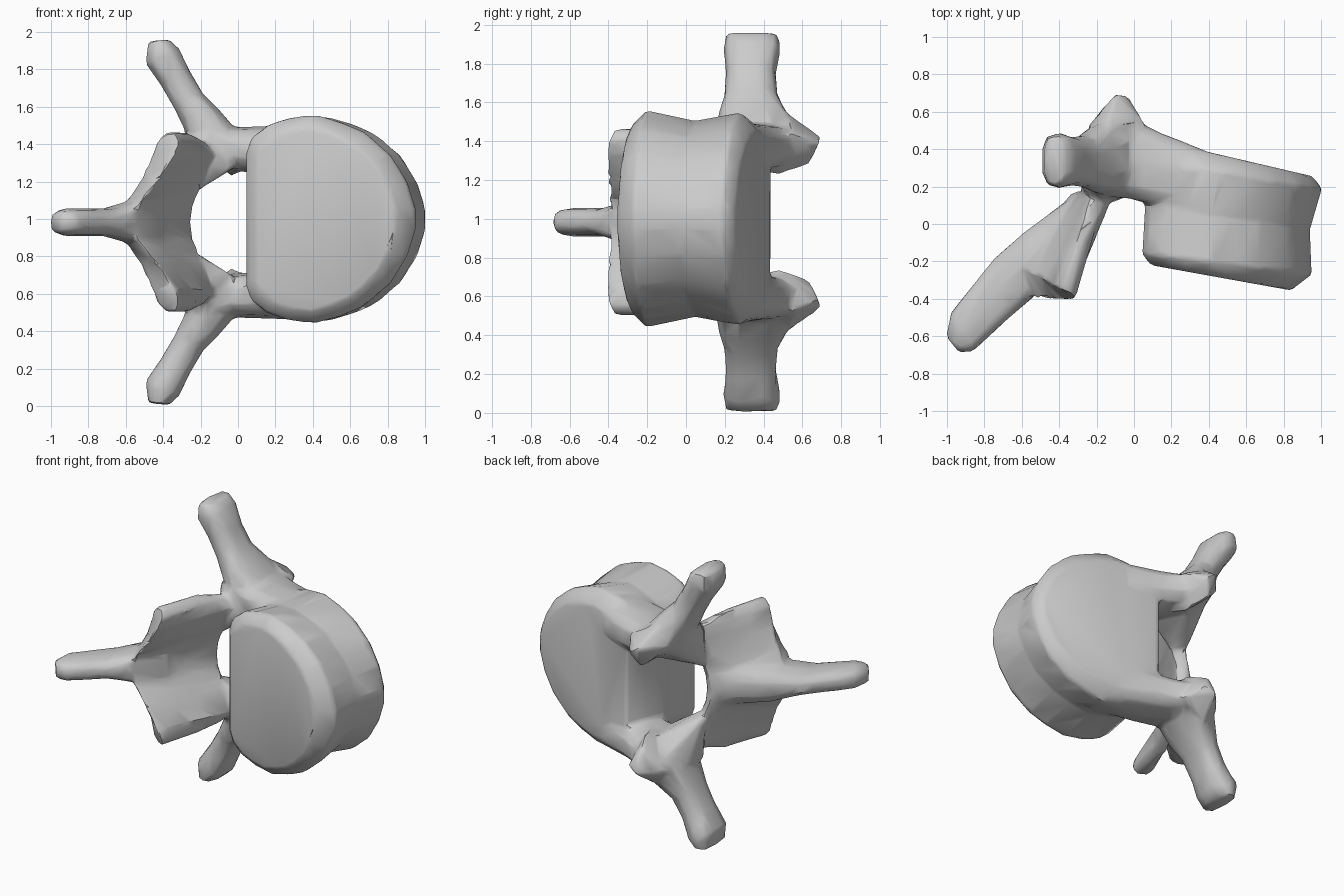
import bpy, bmesh, math
from mathutils import Vector

cube = bpy.data.objects.get("Cube")
if cube:
    bpy.data.objects.remove(cube, do_unlink=True)

MID = 0.983  # height of the arch's mirror plane
bm = bmesh.new()


def loft(rings):
    """Closed solid through a list of equal-length rings."""
    rows = [[bm.verts.new(p) for p in ring] for ring in rings]
    n = len(rows[0])
    faces = [bm.faces.new(rows[0]), bm.faces.new(rows[-1])]
    for a, b in zip(rows, rows[1:]):
        for i in range(n):
            j = (i + 1) % n
            faces.append(bm.faces.new((a[i], a[j], b[j], b[i])))
    bmesh.ops.recalc_face_normals(bm, faces=faces)


def hull(points):
    verts = [bm.verts.new(p) for p in points]
    bmesh.ops.convex_hull(bm, input=verts)


def oval(centre, u, v, n=10, power=0.75):
    """Rounded-box ring spanned by the half axes u and v."""
    ring = []
    for i in range(n):
        t = math.tau * (i + 0.5) / n
        c, s = math.cos(t), math.sin(t)
        c = math.copysign(abs(c) ** power, c)
        s = math.copysign(abs(s) ** power, s)
        ring.append(Vector(centre) + Vector(u) * c + Vector(v) * s)
    return ring


# Body: D-shaped drum with bevelled rims and a slight waist
half = [(0, .65), (.03, .78), (.12, .9), (.25, .97), (.4, 1), (.56, .93),
        (.7, .83), (.85, .62), (.95, .36), (1, .1)]
outline = half + [(u, -h) for u, h in reversed(half)]
body = [  # x min, x max, half height, y at left, y at right
    (.09, .84, .49, -.22, -.355),
    (.045, .95, .56, -.16, -.27),
    (.06, .94, .505, .10, -.03),
    (.11, 1.005, .55, .34, .19),
    (.16, .955, .46, .44, .255),
]
loft([[(x0 + u * (x1 - x0), y0 + u * (y1 - y0), 1 + h * hh) for u, h in outline]
      for x0, x1, hh, y0, y1 in body])

# Spinous process: long thin blade, given as back edge, front edge, half thickness
blade = [((-1.005, -.60), (-.935, -.69), .055), ((-.98, -.47), (-.86, -.685), .075),
         ((-.75, -.18), (-.68, -.52), .075), ((-.59, -.04), (-.54, -.40), .12),
         ((-.29, .18), (-.42, -.2), .14)]
rings = []
for a, b, t in blade:
    a, b = Vector((*a, MID)), Vector((*b, MID))
    rings.append(oval((a + b) / 2, (a - b) / 2, (0, 0, t)))
loft(rings)

# Paired arch parts, heights measured from the mirror plane
for s in (1, -1):
    def at(x, y, h):
        return Vector((x, y, MID + s * h))

    # Lamina and inferior articular process
    lamina = [
        (0, (-.25, .13), (-.33, .17), (-.66, -.20), (-.575, -.38)),
        (.10, (-.235, .13), (-.30, .18), (-.61, -.23), (-.53, -.40)),
        (.21, (-.19, .13), (-.27, .19), (-.53, -.27), (-.44, -.41)),
        (.36, (-.12, .13), (-.21, .24), (-.46, -.31), (-.34, -.415)),
        (.43, (-.17, .08), (-.23, .15), (-.435, -.33), (-.31, -.40)),
        (.48, (-.27, -.10), (-.30, -.05), (-.39, -.34), (-.34, -.37)),
    ]
    loft([[at(x, y, h) for x, y in quad] for h, *quad in lamina])

    # Broad bridge from the lamina to the pedicle and transverse root
    hull([at(*p) for p in [
        (-.21, .12, .17), (-.28, .18, .17), (-.13, .11, .29), (-.02, .15, .29),
        (-.05, .48, .30), (-.20, .48, .36), (-.29, .22, .46), (-.20, .10, .42),
        (-.10, .2, .48), (-.27, .42, .48), (-.25, .34, .32)]])

    # Pedicle: x, y range, h range
    pedicle = [(.50, .08, .345, .32, .52), (.28, .08, .44, .24, .52),
               (.15, .09, .49, .25, .515), (.05, .11, .54, .27, .51),
               (-.03, .13, .58, .275, .51), (-.20, .14, .54, .33, .54)]
    loft([oval(at(x, (y0 + y1) / 2, (h0 + h1) / 2),
               (0, (y1 - y0) / 2, 0), (0, 0, (h1 - h0) / 2))
          for x, y0, y1, h0, h1 in pedicle])

    # Transverse process: x, y, h, half width, half depth, end tilt
    spar = [(-.13, .36, .45, .13, .21, .45), (-.20, .345, .56, .11, .18, .45),
            (-.265, .335, .65, .09, .14, .45), (-.335, .335, .77, .09, .13, .45),
            (-.405, .34, .89, .105, .15, .4), (-.425, .34, .972, .065, .135, .1)]
    loft([oval(at(x, y, h), (w * .88, 0, s * w * tilt), (0, d, 0))
          for x, y, h, w, d, tilt in spar])

    # Superior articular process
    hull([at(*p) for p in [
        (-.10, .70, .44), (-.03, .685, .40), (-.09, .63, .29), (-.25, .52, .44),
        (-.15, .52, .57), (.06, .54, .46), (.02, .35, .27), (-.03, .48, .24),
        (-.15, .3, .35)]])

# Fuse everything into one low-poly bone
mesh = bpy.data.meshes.new("vertebra")
bm.to_mesh(mesh)
bm.free()
bone = bpy.data.objects.new("vertebra", mesh)
bpy.context.collection.objects.link(bone)
bpy.ops.object.select_all(action="DESELECT")
bpy.context.view_layer.objects.active = bone
bone.select_set(True)

remesh = bone.modifiers.new("fuse", "REMESH")
remesh.mode = "VOXEL"
remesh.voxel_size = 0.016
soften = bone.modifiers.new("soften", "SMOOTH")
soften.factor = 0.5
soften.iterations = 7
reduce = bone.modifiers.new("reduce", "DECIMATE")
reduce.ratio = 0.035
for name in ("fuse", "soften", "reduce"):
    bpy.ops.object.modifier_apply(modifier=name)
bpy.ops.object.shade_smooth_by_angle(angle=math.radians(35))

# Plain grey bone
grey = bpy.data.materials.new("bone_grey")
grey.use_nodes = True
colour = (0.6, 0.6, 0.6, 1)
grey.diffuse_color = colour
grey.node_tree.nodes["Principled BSDF"].inputs["Base Color"].default_value = colour
bone.data.materials.clear()
bone.data.materials.append(grey)
